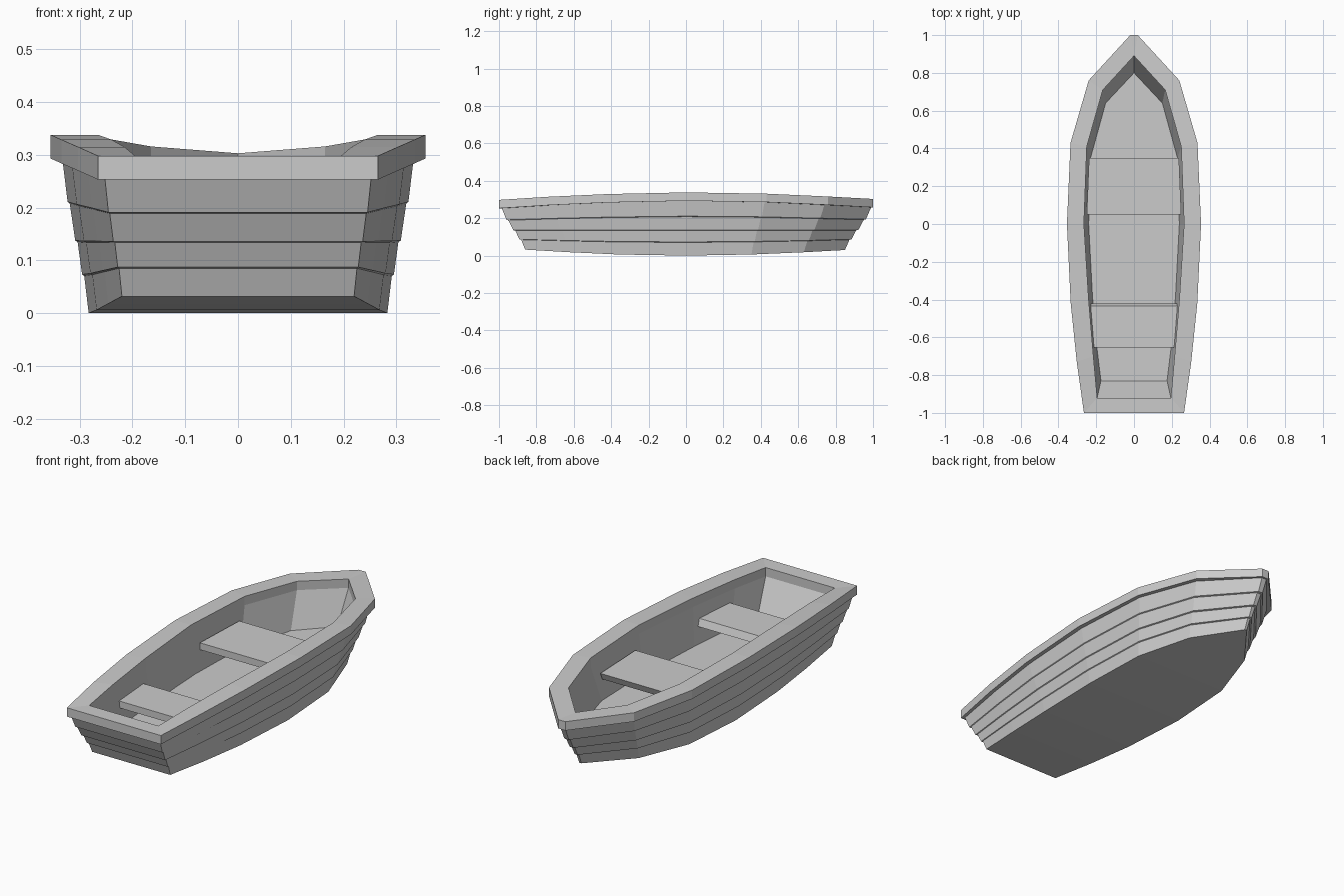
import bpy, bmesh

if "Cube" in bpy.data.objects:
    bpy.data.objects.remove(bpy.data.objects["Cube"])

# Half outlines (x, y) from the stern corner to the bow
RIM_OUT = [(.265, -1), (.303, -.73), (.335, -.42), (.355, 0), (.336, .43), (.24, .76), (.02, 1)]
RIM_IN = [(.195, -.92), (.215, -.7), (.24, -.4), (.265, 0), (.25, .41), (.165, .71), (0, .89)]
HULL_TOP = [(.252, -.985), (.285, -.72), (.315, -.42), (.333, 0), (.317, .42), (.224, .74), (.014, .99)]
HULL_BOT = [(.22, -.86), (.246, -.62), (.268, -.36), (.283, 0), (.265, .35), (.175, .63), (.006, .85)]
FLOOR = [(.175, -.83), (.197, -.65), (.22, -.38), (.24, 0), (.23, .35), (.15, .64), (0, .8)]
RIM_Z = [.298, .315, .329, .338, .331, .316, .303]
BOT_Z = [.032, .018, .006, 0, .006, .018, .03]
RIM_H = .045
FLOOR_Z = .095


def ring(outline, zs):
    return [(x, y, z) for (x, y), z in zip(outline, zs)]


def mix(a, b, s, t):
    """Blend two rings: s for the plan position, t for the height."""
    return [(p[0] + (q[0] - p[0]) * s, p[1] + (q[1] - p[1]) * s, p[2] + (q[2] - p[2]) * t)
            for p, q in zip(a, b)]


def finish(name, bm):
    bmesh.ops.remove_doubles(bm, verts=bm.verts, dist=1e-5)
    bmesh.ops.dissolve_degenerate(bm, edges=bm.edges, dist=1e-5)
    bmesh.ops.recalc_face_normals(bm, faces=bm.faces)
    me = bpy.data.meshes.new(name)
    bm.to_mesh(me)
    bm.free()
    ob = bpy.data.objects.new(name, me)
    bpy.context.collection.objects.link(ob)
    return ob


def loft(name, rings, closed):
    """Skin mirrored rings; either loop back to the first or cap both ends in strips."""
    bm = bmesh.new()
    loops = [[bm.verts.new(p) for p in r] + [bm.verts.new((-x, y, z)) for x, y, z in reversed(r)]
             for r in rings]
    n = len(loops[0])
    pairs = list(zip(loops, loops[1:])) + ([(loops[-1], loops[0])] if closed else [])
    for a, b in pairs:
        for i in range(n):
            j = (i + 1) % n
            bm.faces.new((a[i], a[j], b[j], b[i]))
    if not closed:
        for r in (loops[0], loops[-1]):
            for i in range(n // 2 - 1):
                bm.faces.new((r[i], r[i + 1], r[n - 2 - i], r[n - 1 - i]))
    return finish(name, bm)


rim_low = [z - RIM_H for z in RIM_Z]

# Hull: four lapped planks outside, a plain wall and floor inside
bottom, top = ring(HULL_BOT, BOT_Z), ring(HULL_TOP, rim_low)
planks = [(0, 0), (.17, .24), (.25, .25), (.42, .46), (.51, .47), (.72, .71), (.8, .72), (1, 1)]
loft("hull", [mix(bottom, top, s, t) for s, t in planks]
     + [ring(RIM_IN, rim_low), ring(FLOOR, [FLOOR_Z] * 7)], False)

# Gunwale rim around the top
loft("gunwale", [ring(RIM_OUT, rim_low), ring(RIM_OUT, RIM_Z),
                 ring(RIM_IN, RIM_Z), ring(RIM_IN, rim_low)], True)


# Bench seats with slightly slanted back faces
def seat(name, y0, y1, w0, w1, z, slant, h=.035):
    bm = bmesh.new()
    bmesh.ops.create_cube(bm, size=2)
    for v in bm.verts:
        back, low = v.co.y > 0, v.co.z < 0
        v.co = (v.co.x * (w1 if back else w0),
                (y1 if back else y0) + (slant if back and low else 0),
                z - h if low else z)
    return finish(name, bm)


seat("stern_seat", -.655, -.435, .218, .238, .215, .015)
seat("middle_seat", .05, .35, .25, .238, .232, -.015)
